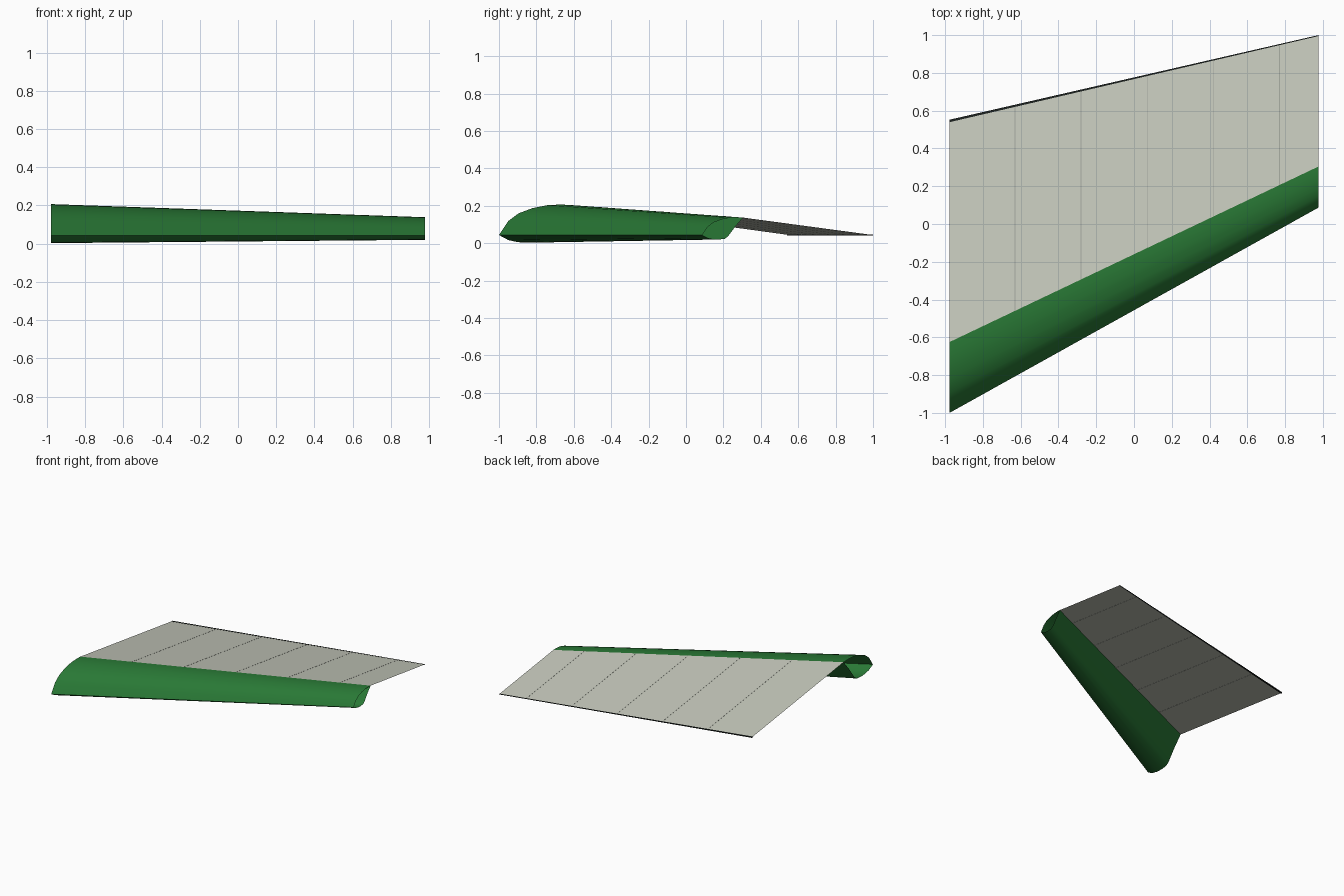
import bpy, bmesh, math
from mathutils import Vector

if "Cube" in bpy.data.objects:
    bpy.data.objects.remove(bpy.data.objects["Cube"])

X = 0.977                      # half span


def material(name, rgb):
    m = bpy.data.materials.new(name)
    m.diffuse_color = (*rgb, 1)
    m.use_nodes = True
    m.node_tree.nodes["Principled BSDF"].inputs["Base Color"].default_value = m.diffuse_color
    return m


GREEN = material("green_skin", (0.022, 0.190, 0.036))
FABRIC = material("pale_fabric", (0.56, 0.58, 0.50))
SEAM = material("grey_seam", (0.36, 0.38, 0.33))
BLACK = material("black_edge", (0.012, 0.016, 0.014))


def loft(name, rings, mat, closed, smooth=False):
    """Skin a surface between successive cross-sections."""
    bm = bmesh.new()
    vs = [[bm.verts.new(p) for p in r] for r in rings]
    n = len(rings[0])
    for a, b in zip(vs, vs[1:]):
        for i in range(n if closed else n - 1):
            j = (i + 1) % n
            bm.faces.new((a[i], a[j], b[j], b[i]))
    me = bpy.data.meshes.new(name)
    bm.normal_update()
    bm.to_mesh(me)
    bm.free()
    me.materials.append(mat)
    ob = bpy.data.objects.new(name, me)
    bpy.context.collection.objects.link(ob)
    if smooth:
        bpy.context.view_layer.objects.active = ob
        ob.select_set(True)
        bpy.ops.object.shade_smooth_by_angle(angle=math.radians(35))
        ob.select_set(False)
    return ob


# Leading-edge tube: (distance behind the nose, height above the nose)
PROFILE = [(0, 0), (0.05, 0.075), (0.105, 0.116), (0.18, 0.144), (0.26, 0.160),
           (0.33, 0.163), (0.375, 0.161), (0.30, 0.072), (0.235, -0.015),
           (0.205, -0.036), (0.15, -0.041), (0.10, -0.038), (0.05, -0.027)]


def section(x, nose_y, scale):
    return [Vector((x, nose_y + y * scale, 0.044 + z * scale)) for y, z in PROFILE]


root = section(-X, -1.0, 1.0)
tip = section(X, 0.087, 0.58)
loft("leading_edge_tube", [tip, root], GREEN, True, True)

# Fabric panel from the top rear corner of the tube to the trailing edge
ROOT_FRONT, TIP_FRONT = root[6], tip[6]
ROOT_BACK, TIP_BACK = Vector((-X, 0.552, 0.044)), Vector((X, 1.0, 0.044))


def front_back(x):
    t = (x + X) / (2 * X)
    return ROOT_FRONT.lerp(TIP_FRONT, t), ROOT_BACK.lerp(TIP_BACK, t)


ribs = [-0.63 + 0.35 * i for i in range(5)]
loft("fabric_panel", [front_back(x) for x in [-X, *ribs, X]][::-1], FABRIC, False)

# Thin seams over the ribs, wrapping both faces of the fabric
for i, x in enumerate(ribs):
    w, h = 0.002, 0.0008
    (f1, b1), (f2, b2) = front_back(x - w), front_back(x + w)
    up = Vector((0, 0, h))
    loft(f"rib_seam_{i + 1}", [[f1 + up, f2 + up, f2 - up, f1 - up],
                               [b1 + up, b2 + up, b2 - up, b1 - up]][::-1], SEAM, True)


# Tapered trailing-edge strip
def strip(p, width, h):
    return [p + Vector((0, dy, dz)) for dy, dz in
            ((-width, h), (0, h), (0, -h), (-width, -h))]


loft("trailing_edge", [strip(ROOT_BACK, 0.013, 0.003),
                       strip(TIP_BACK, 0.005, 0.002)][::-1], BLACK, True)
